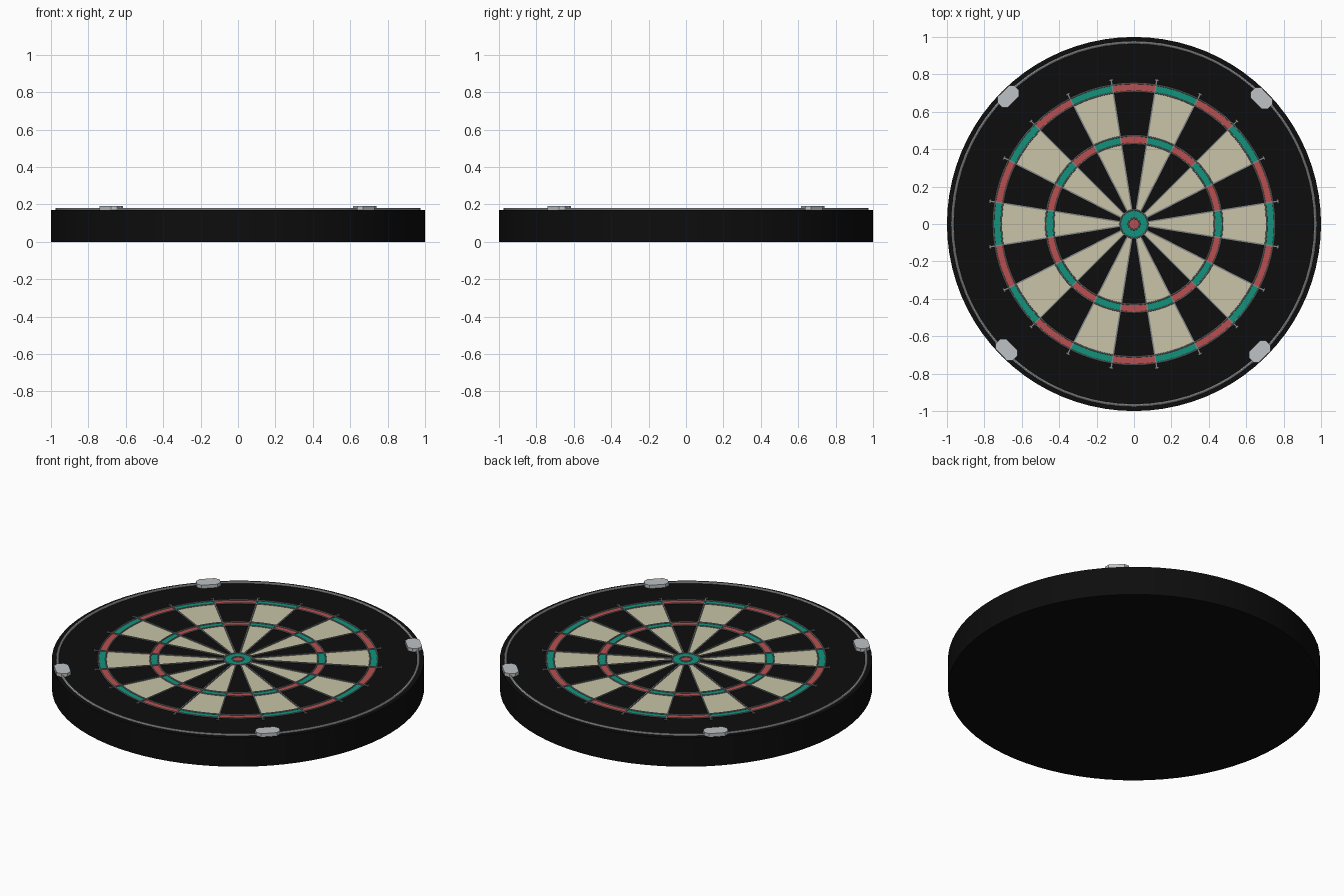
import bpy, bmesh
from math import sin, cos, pi, radians, atan2, degrees, hypot

cube = bpy.data.objects.get("Cube")
if cube:
    bpy.data.objects.remove(cube, do_unlink=True)

SEGMENTS = 80
TOP = 0.171          # height of the playing face
BULL, OUTER_BULL = 0.03, 0.075
TREBLE_IN, TREBLE_OUT = 0.43, 0.472
DOUBLE_IN, DOUBLE_OUT = 0.71, 0.752


def material(name, rgb, rough=0.7):
    m = bpy.data.materials.new(name)
    m.use_nodes = True
    m.diffuse_color = (*rgb, 1)
    node = m.node_tree.nodes["Principled BSDF"]
    node.inputs["Base Color"].default_value = (*rgb, 1)
    node.inputs["Roughness"].default_value = rough
    return m


black = material("black", (0.004, 0.004, 0.004))
cream = material("cream", (0.58, 0.55, 0.39))
red = material("red", (0.48, 0.08, 0.08))
green = material("green", (0.007, 0.29, 0.2))
wire = material("wire grey", (0.22, 0.23, 0.24))
steel = material("light steel", (0.52, 0.54, 0.56))


def finish(bm, name, mats, smooth=True):
    bmesh.ops.recalc_face_normals(bm, faces=bm.faces)
    mesh = bpy.data.meshes.new(name)
    bm.to_mesh(mesh)
    bm.free()
    for m in mats:
        mesh.materials.append(m)
    obj = bpy.data.objects.new(name, mesh)
    bpy.context.collection.objects.link(obj)
    if smooth:
        bpy.ops.object.select_all(action="DESELECT")
        obj.select_set(True)
        bpy.context.view_layer.objects.active = obj
        bpy.ops.object.shade_smooth_by_angle(angle=radians(35))
    return obj


def circle(bm, r, z):
    return [bm.verts.new((r * cos(2 * pi * i / SEGMENTS), r * sin(2 * pi * i / SEGMENTS), z))
            for i in range(SEGMENTS)]


def bridge(bm, a, b):
    for i in range(len(a)):
        j = (i + 1) % len(a)
        bm.faces.new((a[i], a[j], b[j], b[i]))


def face_colour(face):
    """Slot number from radius and sector: black, cream, red, green."""
    c = face.calc_center_median()
    r = hypot(c.x, c.y)
    if c.z < TOP - 0.001 or r > DOUBLE_OUT:
        return 0
    if r < BULL:
        return 2
    if r < OUTER_BULL:
        return 3
    odd = int((degrees(atan2(c.y, c.x)) + 369) // 18) % 2
    if TREBLE_IN < r < TREBLE_OUT or DOUBLE_IN < r < DOUBLE_OUT:
        return 2 if odd else 3
    return 0 if odd else 1


# Board: a disc whose face is cut into coloured rings and sectors
bm = bmesh.new()
radii = [BULL, OUTER_BULL, TREBLE_IN, TREBLE_OUT, DOUBLE_IN, DOUBLE_OUT, 1]
loops = [circle(bm, r, TOP) for r in radii] + [circle(bm, 1, 0)]
for a, b in zip(loops, loops[1:]):
    bridge(bm, a, b)
bm.faces.new(loops[0])
bm.faces.new(loops[-1])
for f in bm.faces:
    f.material_index = face_colour(f)
finish(bm, "board", [black, cream, red, green])


def wire_ring(name, r, thick, z, mat):
    """Round wire bent into a circle."""
    bm = bmesh.new()
    sides = 8
    rings = [circle(bm, r + thick * cos(2 * pi * k / sides), z + thick * sin(2 * pi * k / sides))
             for k in range(sides)]
    for k in range(sides):
        bridge(bm, rings[k], rings[(k + 1) % sides])
    finish(bm, name, [mat])


# Ring wires and the outer number ring
for label, r in (("bull", BULL), ("outer_bull", OUTER_BULL),
                 ("treble_inner", TREBLE_IN), ("treble_outer", TREBLE_OUT),
                 ("double_inner", DOUBLE_IN), ("double_outer", DOUBLE_OUT)):
    wire_ring(label + "_wire", r, 0.004, TOP + 0.002, wire)
wire_ring("outer_ring", 0.97, 0.007, TOP + 0.004, steel)


def prism(name, outline, z0, z1, mat, angle):
    """Extruded outline, turned about the board centre."""
    bm = bmesh.new()
    c, s = cos(angle), sin(angle)
    low, high = ([bm.verts.new((x * c - y * s, x * s + y * c, z)) for x, y in outline]
                 for z in (z0, z1))
    bm.faces.new(low)
    bm.faces.new(high)
    bridge(bm, low, high)
    finish(bm, name, [mat], smooth=False)


def box_outline(x0, x1, half):
    return [(x0, -half), (x1, -half), (x1, half), (x0, half)]


# Sector wires, each with a short crossbar at its outer end
for k in range(20):
    angle = radians(9 + 18 * k)
    prism(f"sector_wire_{k + 1}", box_outline(OUTER_BULL, 0.782, 0.0035),
          TOP - 0.002, TOP + 0.005, wire, angle)
    prism(f"wire_foot_{k + 1}", box_outline(0.776, 0.782, 0.009),
          TOP - 0.002, TOP + 0.005, wire, angle)


# Four clips with cut corners that hold the outer ring
def clip_outline(width, length, cut):
    w, h = width / 2, length / 2
    corners = [(w, h - cut), (w - cut, h), (cut - w, h), (-w, h - cut),
               (-w, cut - h), (cut - w, -h), (w - cut, -h), (w, cut - h)]
    return [(0.957 + x, y) for x, y in corners]


for k in range(4):
    prism(f"ring_clip_{k + 1}", clip_outline(0.078, 0.13, 0.022),
          TOP - 0.002, 0.191, steel, radians(44.6 + 90 * k))
